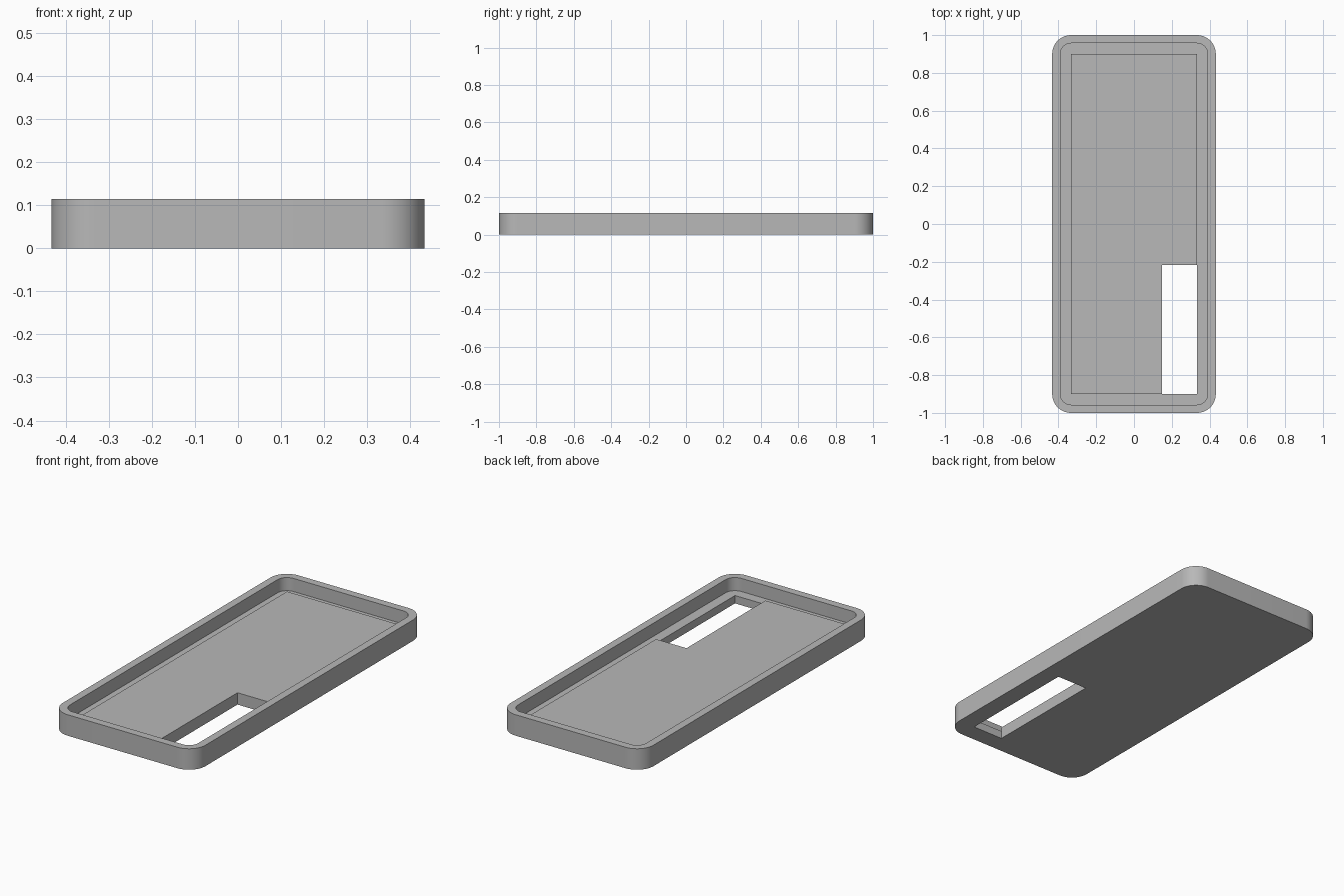
import bpy
import bmesh
from math import cos, sin, pi, radians

cube = bpy.data.objects.get("Cube")
if cube:
    bpy.data.objects.remove(cube, do_unlink=True)

GREY = (0.48, 0.48, 0.48, 1.0)
mat = bpy.data.materials.new("plain grey")
mat.use_nodes = True
mat.diffuse_color = GREY
mat.node_tree.nodes["Principled BSDF"].inputs["Base Color"].default_value = GREY

HALF_X, HALF_Y, HEIGHT = 0.433, 1.0, 0.115
WALL, RADIUS = 0.043, 0.1
LEDGE_Z, PANEL_Z = 0.043, 0.065
PANEL_X, PANEL_Y = 0.333, 0.9


def outline(x0, x1, y0, y1, r=0.0, steps=16):
    """Counter-clockwise rectangle outline, with rounded corners if r > 0."""
    if r == 0:
        return [(x0, y0), (x1, y0), (x1, y1), (x0, y1)]
    centres = [(x1 - r, y1 - r), (x0 + r, y1 - r), (x0 + r, y0 + r), (x1 - r, y0 + r)]
    pts = []
    for q, (cx, cy) in enumerate(centres):
        for i in range(steps + 1):
            a = pi / 2 * (q + i / steps)
            pts.append((cx + r * cos(a), cy + r * sin(a)))
    return pts


def prism(name, pts, z0, z1):
    """Solid made by raising an outline from z0 to z1."""
    bm = bmesh.new()
    base = bm.faces.new([bm.verts.new((x, y, z0)) for x, y in pts])
    top = bmesh.ops.extrude_face_region(bm, geom=[base])["geom"]
    verts = [v for v in top if isinstance(v, bmesh.types.BMVert)]
    bmesh.ops.translate(bm, verts=verts, vec=(0, 0, z1 - z0))
    bmesh.ops.recalc_face_normals(bm, faces=bm.faces)
    mesh = bpy.data.meshes.new(name)
    bm.to_mesh(mesh)
    bm.free()
    mesh.materials.append(mat)
    obj = bpy.data.objects.new(name, mesh)
    bpy.context.collection.objects.link(obj)
    return obj


def combine(target, other, operation):
    """Apply a boolean and drop the helper solid."""
    mod = target.modifiers.new("boolean", "BOOLEAN")
    mod.operation, mod.solver, mod.object = operation, "EXACT", other
    bpy.context.view_layer.objects.active = target
    bpy.ops.object.modifier_apply(modifier=mod.name)
    bpy.data.objects.remove(other, do_unlink=True)


# Outer shell of the tray
tray = prism("tray_case", outline(-HALF_X, HALF_X, -HALF_Y, HALF_Y, RADIUS), 0, HEIGHT)

# Cavity inside the rim, down to the ledge
ix, iy = HALF_X - WALL, HALF_Y - WALL
combine(tray, prism("cavity", outline(-ix, ix, -iy, iy, RADIUS - WALL), LEDGE_Z, HEIGHT + 0.1),
        "DIFFERENCE")

# Raised floor panel
combine(tray, prism("floor_panel", outline(-PANEL_X, PANEL_X, -PANEL_Y, PANEL_Y),
                    LEDGE_Z / 2, PANEL_Z), "UNION")

# Rectangular opening through the floor, in one corner of the panel
combine(tray, prism("opening", outline(0.148, PANEL_X, -PANEL_Y, -0.216), -0.1, HEIGHT + 0.1),
        "DIFFERENCE")

# Smooth the rounded corners, keep the edges sharp
bpy.ops.object.select_all(action="DESELECT")
tray.select_set(True)
bpy.context.view_layer.objects.active = tray
bpy.ops.object.shade_smooth_by_angle(angle=radians(30))
